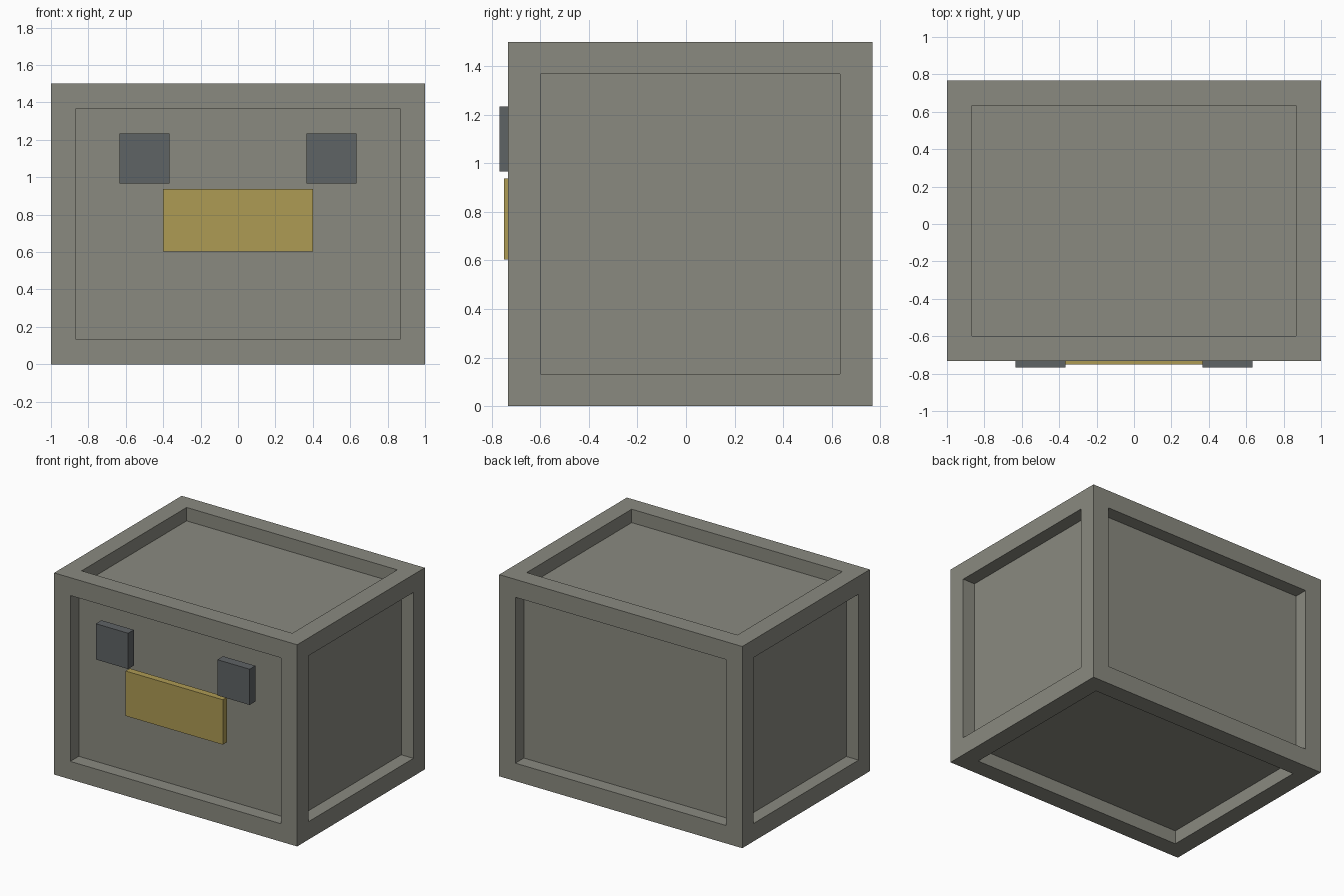
import bpy, bmesh
from mathutils import Vector

if "Cube" in bpy.data.objects:
    bpy.data.objects.remove(bpy.data.objects["Cube"])


def srgb(r, g, b):
    lin = lambda c: c / 12.92 if c <= 0.04045 else ((c + 0.055) / 1.055) ** 2.4
    return tuple(lin(v / 255) for v in (r, g, b)) + (1.0,)


def material(name, rgb):
    m = bpy.data.materials.new(name)
    m.diffuse_color = srgb(*rgb)
    m.use_nodes = True
    m.node_tree.nodes["Principled BSDF"].inputs["Base Color"].default_value = m.diffuse_color
    return m


def box(name, lo, hi, mat, frame=0.0, recess=0.0):
    lo, hi = Vector(lo), Vector(hi)
    mid, size = (lo + hi) / 2, hi - lo
    bm = bmesh.new()
    bmesh.ops.create_cube(bm, size=1)
    for v in bm.verts:
        v.co = Vector(a * b for a, b in zip(v.co, size))
    bm.normal_update()
    if frame:
        # Border every side, then sink the inner panel straight inwards
        bmesh.ops.inset_individual(bm, faces=bm.faces[:], thickness=frame,
                                   use_even_offset=True)
        bm.normal_update()
        panels = [f for f in bm.faces
                  if all(len(e.link_faces) == 2 for e in f.edges)
                  and f.calc_center_median().cross(f.normal).length < 1e-4]
        for f in panels:
            n = f.normal.copy()
            ext = bmesh.ops.extrude_discrete_faces(bm, faces=[f])["faces"][0]
            bmesh.ops.translate(bm, verts=ext.verts[:], vec=-n * recess)
        bmesh.ops.recalc_face_normals(bm, faces=bm.faces[:])
    mesh = bpy.data.meshes.new(name)
    bm.to_mesh(mesh)
    bm.free()
    mesh.materials.append(mat)
    ob = bpy.data.objects.new(name, mesh)
    ob.location = mid
    bpy.context.collection.objects.link(ob)
    return ob


stone = material("warm grey", (138, 138, 128))
dark = material("dark slate", (95, 99, 101))
gold = material("dull gold", (174, 155, 84))

# Crate body with a recessed panel on all six sides
box("crate_body", (-1, -0.733, 0), (1, 0.767, 1.5), stone, 0.133, 0.1)

# Square plates on the front, mirrored left and right
for side, s in (("left", -1), ("right", 1)):
    x = 0.5 * s
    box(side + "_square_plate", (x - 0.133, -0.767, 0.967),
        (x + 0.133, -0.70, 1.233), dark)

# Wide gold plate on the front
box("gold_plate", (-0.4, -0.75, 0.603), (0.4, -0.70, 0.937), gold)
